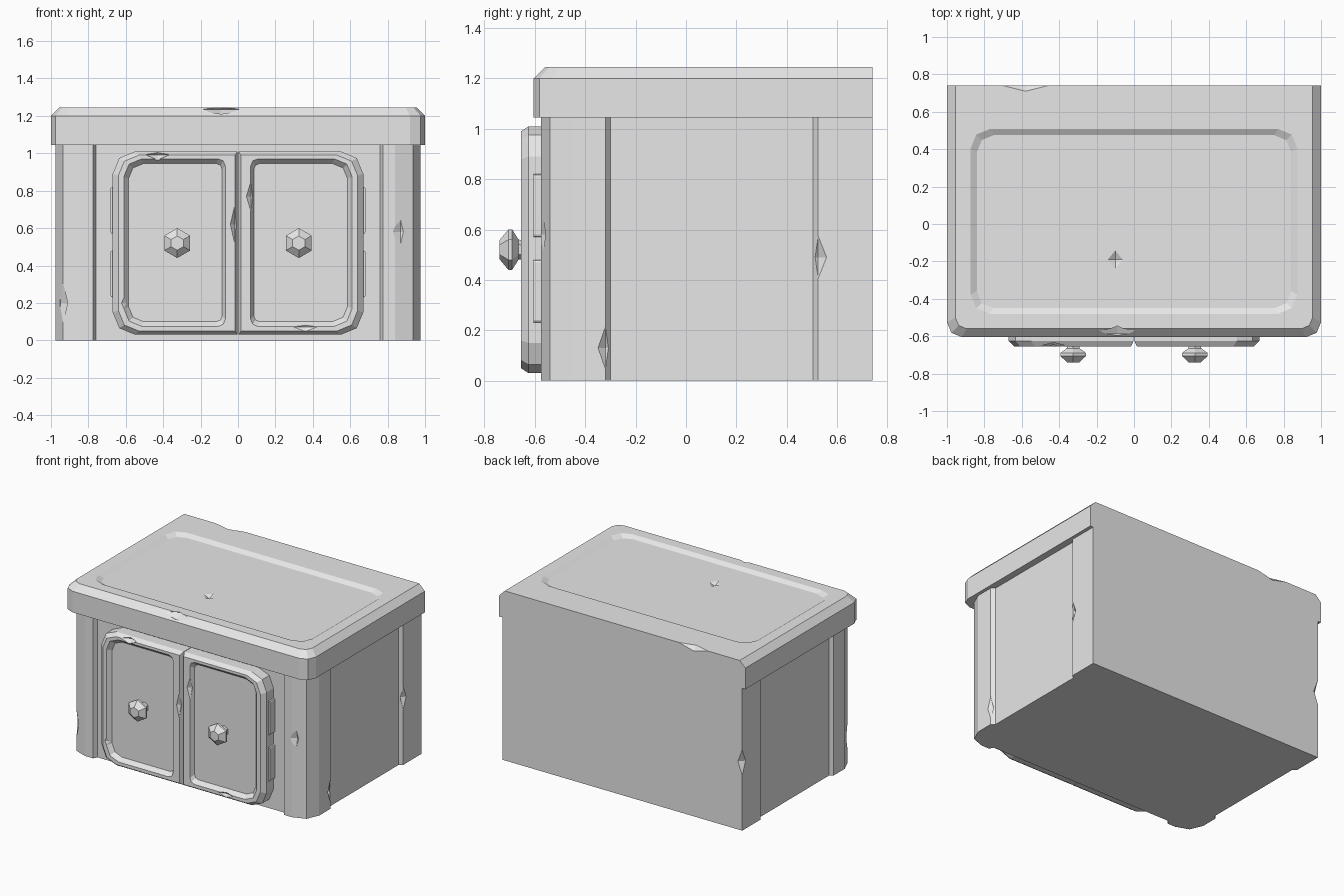
import bpy, bmesh, math
from mathutils import Vector

old = bpy.data.objects.get("Cube")
if old:
    bpy.data.objects.remove(old, do_unlink=True)

GREY = (0.8, 0.8, 0.8, 1.0)
stone = bpy.data.materials.new("plain grey")
stone.use_nodes = True
stone.diffuse_color = GREY
stone.node_tree.nodes["Principled BSDF"].inputs["Base Color"].default_value = GREY


def finish(name, bm):
    bmesh.ops.remove_doubles(bm, verts=bm.verts, dist=1e-4)
    bmesh.ops.recalc_face_normals(bm, faces=bm.faces)
    mesh = bpy.data.meshes.new(name)
    bm.to_mesh(mesh)
    bm.free()
    mesh.materials.append(stone)
    obj = bpy.data.objects.new(name, mesh)
    bpy.context.collection.objects.link(obj)
    return obj


def loft(name, levels, along="z", side=1):
    """Join matching loops, each given as (points, height), and cap both ends."""
    bm = bmesh.new()
    rings = []
    for points, h in levels:
        rings.append([bm.verts.new((side * a, b, h) if along == "z" else (side * a, h, b))
                      for a, b in points])
    for low, high in zip(rings, rings[1:]):
        for i in range(len(low)):
            j = (i + 1) % len(low)
            bm.faces.new((low[i], low[j], high[j], high[i]))
    bm.faces.new(rings[0][::-1])
    bm.faces.new(rings[-1])
    return finish(name, bm)


def rounded(x0, x1, y0, y1, corners):
    """Rectangle with two-facet corners, sizes from lower left anticlockwise."""
    spots = [(x0, y0, 1, 1), (x1, y0, -1, 1), (x1, y1, -1, -1), (x0, y1, 1, -1)]
    points = []
    for k, ((x, y, sx, sy), r) in enumerate(zip(spots, corners)):
        for step in range(3):
            t = math.pi + (k + step / 2) * math.pi / 2
            points.append((x + sx * r + r * math.cos(t), y + sy * r + r * math.sin(t)))
    return points


def cut(target, cutter):
    cutter.hide_render = True
    mod = target.modifiers.new("cut", "BOOLEAN")
    mod.operation = "DIFFERENCE"
    mod.solver = "EXACT"
    mod.object = cutter
    bpy.context.view_layer.objects.active = target
    bpy.ops.object.modifier_apply(modifier=mod.name)
    bpy.data.objects.remove(cutter, do_unlink=True)


def chip(target, place, size):
    """Knock a diamond-shaped nick out of a part."""
    bm = bmesh.new()
    tips = []
    for axis in range(3):
        for sign in (1, -1):
            v = Vector(place)
            v[axis] += sign * size[axis]
            tips.append(bm.verts.new(v))
    bmesh.ops.convex_hull(bm, input=tips)
    cut(target, finish("chip_cutter", bm))


# Cabinet body: corner pillars with shallow recesses between them
half = [(0.76, -0.545), (0.775, -0.575), (0.84, -0.575), (0.935, -0.54),
        (0.975, -0.45), (0.975, -0.32), (0.95, -0.30), (0.95, 0.505),
        (0.975, 0.525), (0.975, 0.74)]
plan = half + [(-x, y) for x, y in reversed(half)]
body = loft("cabinet_body", [(plan, 0), (plan, 1.06)])
for place, size in [
    ((-0.95, -0.54, 0.2), (0.05, 0.04, 0.15)),
    ((0.87, -0.58, 0.58), (0.05, 0.03, 0.13)),
    ((0.98, -0.32, 0.13), (0.03, 0.035, 0.1)),
    ((0.98, 0.525, 0.49), (0.03, 0.04, 0.1)),
    ((-0.985, 0.74, 0.5), (0.045, 0.05, 0.12)),
]:
    chip(body, place, size)

# Lid: overhanging slab, bevelled on the front and sides, flat at the back
edge = rounded(-1, 1, -0.605, 0.74, (0.08, 0.08, 0, 0))
top = rounded(-0.955, 0.955, -0.56, 0.74, (0.06, 0.06, 0, 0))
lid = loft("lid", [(edge, 1.045), (edge, 1.2), (top, 1.245)])
outer = rounded(-0.89, 0.89, -0.495, 0.525, [0.11] * 4)
inner = rounded(-0.84, 0.84, -0.45, 0.475, [0.09] * 4)
cut(lid, loft("lid_panel_cutter", [(inner, 1.225), (outer, 1.255)]))
for place, size in [
    ((-0.09, -0.585, 1.235), (0.13, 0.06, 0.03)),
    ((-0.58, 0.745, 1.25), (0.16, 0.04, 0.04)),
    ((-0.1, -0.19, 1.23), (0.05, 0.06, 0.025)),
]:
    chip(lid, place, size)

for side, word in ((1, "left"), (-1, "right")):
    # Door: bevelled slab with a sunken panel
    rim = rounded(0.002, 0.67, 0.03, 1.01, (0, 0.12, 0.12, 0))
    face = rounded(0.016, 0.64, 0.05, 0.99, (0, 0.11, 0.11, 0))
    door = loft(word + "_door", [(rim, -0.54), (rim, -0.625), (face, -0.655)], "y", side)
    wide = rounded(0.065, 0.615, 0.07, 0.975, (0.04, 0.1, 0.1, 0.04))
    deep = rounded(0.085, 0.585, 0.1, 0.945, (0.03, 0.08, 0.08, 0.03))
    cut(door, loft("door_panel_cutter", [(deep, -0.625), (wide, -0.66)], "y", side))

    # Door nicks
    if side > 0:
        chip(door, (0.07, -0.66, 0.77), (0.03, 0.03, 0.1))
        chip(door, (0.36, -0.66, 0.07), (0.08, 0.02, 0.03))
    else:
        chip(door, (-0.02, -0.66, 0.62), (0.025, 0.03, 0.11))
        chip(door, (-0.6, -0.66, 0.2), (0.03, 0.02, 0.07))
        chip(door, (-0.43, -0.65, 0.99), (0.07, 0.03, 0.03))

    # Hinges
    for level, z in (("lower", 0.23), ("upper", 0.57)):
        plate = rounded(0.64, 0.682, z, z + 0.25, [0.01] * 4)
        loft(f"{word}_{level}_hinge", [(plate, -0.54), (plate, -0.605)], "y", side)

    # Six-sided knob
    levels = []
    for radius, y in ((0.035, -0.62), (0.04, -0.665), (0.08, -0.69),
                      (0.08, -0.705), (0.038, -0.74)):
        ring = [(0.325 + radius * math.sin(k * math.pi / 3),
                 0.52 + radius * math.cos(k * math.pi / 3)) for k in range(6)]
        levels.append((ring, y))
    loft(word + "_knob", levels, "y", side)
